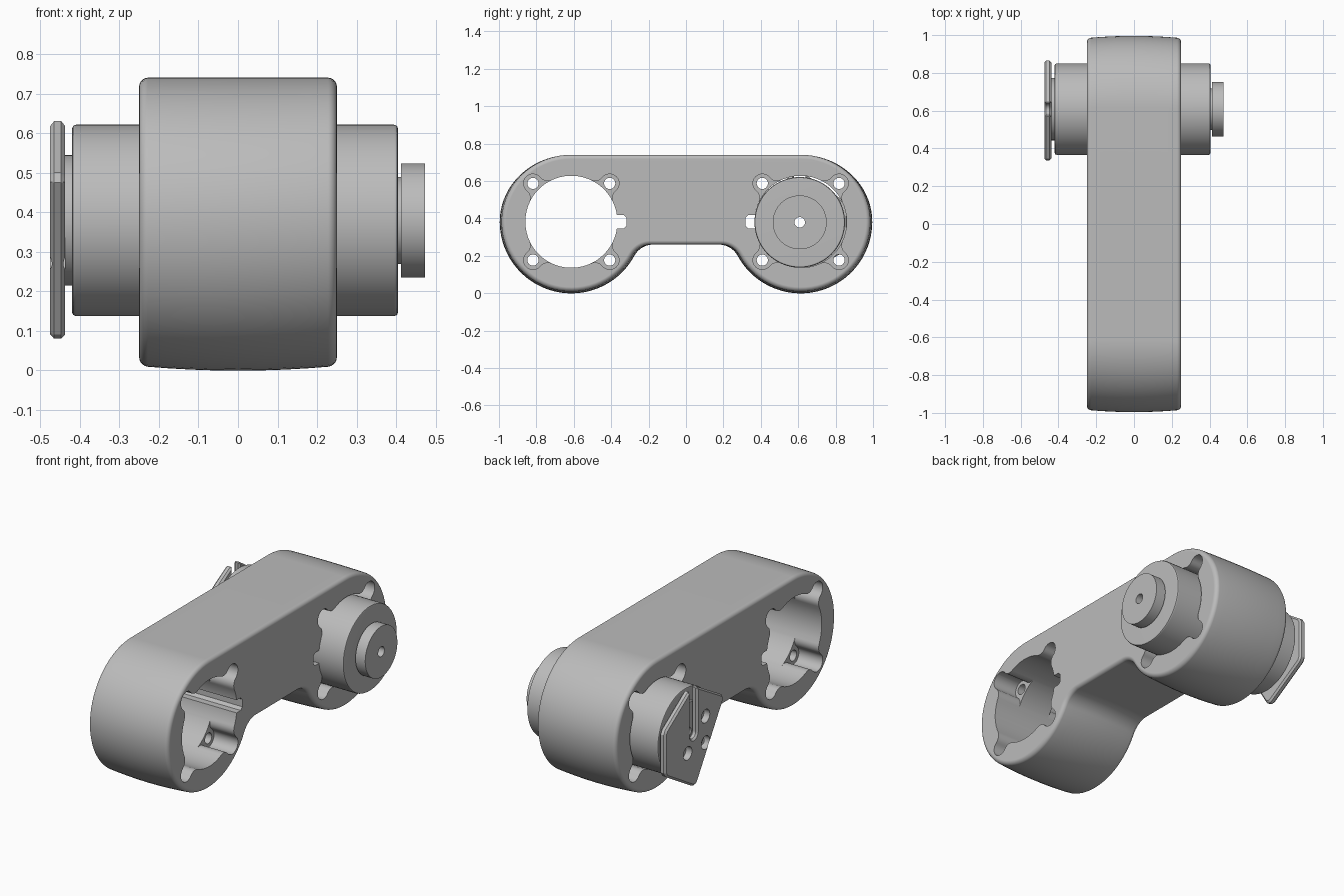
import bpy, bmesh, math
from math import sin, cos, pi, sqrt, atan2

if "Cube" in bpy.data.objects:
    bpy.data.objects.remove(bpy.data.objects["Cube"])

C, ZC, R_OUT, TOP, FLAT = 0.613, 0.382, 0.383, 0.74, 0.26   # lobe centre, radius, top, underside
AXIS = (0.608, 0.379)                                       # motor axis (y, z)

grey = bpy.data.materials.new("light grey")
grey.diffuse_color = (0.5, 0.5, 0.5, 1)
grey.use_nodes = True
grey.node_tree.nodes["Principled BSDF"].inputs["Base Color"].default_value = grey.diffuse_color


def span(a, b, n):
    return [a + (b - a) * i / (n - 1) for i in range(n)]


def finish(name, bm):
    bmesh.ops.recalc_face_normals(bm, faces=bm.faces)
    me = bpy.data.meshes.new(name)
    bm.to_mesh(me)
    bm.free()
    me.materials.append(grey)
    ob = bpy.data.objects.new(name, me)
    bpy.context.collection.objects.link(ob)
    return ob


def loft(bm, rings, closed=False):
    """Skin equal-length rings; cap the ends, or close into a loop."""
    vs = [[bm.verts.new(p) for p in r] for r in rings]
    n = len(vs[0])
    pairs = list(zip(vs, vs[1:])) + ([(vs[-1], vs[0])] if closed else [])
    for a, b in pairs:
        for i in range(n):
            j = (i + 1) % n
            bm.faces.new((a[i], a[j], b[j], b[i]))
    if not closed:
        bm.faces.new(vs[0])
        bm.faces.new(vs[-1])


def circle(x, y, z, r, n):
    return [(x, y + r * cos(2 * pi * i / n), z + r * sin(2 * pi * i / n)) for i in range(n)]


def apply_mod(ob, mod):
    bpy.context.view_layer.objects.active = ob
    bpy.ops.object.modifier_apply(modifier=mod.name)


def cut(ob, cutter):
    m = ob.modifiers.new("cut", 'BOOLEAN')
    m.operation, m.solver, m.object = 'DIFFERENCE', 'EXACT', cutter
    apply_mod(ob, m)
    bpy.data.objects.remove(cutter)


def smooth(ob, deg=30):
    bpy.ops.object.select_all(action='DESELECT')
    ob.select_set(True)
    bpy.context.view_layer.objects.active = ob
    bpy.ops.object.shade_smooth_by_angle(angle=math.radians(deg))
    w = ob.modifiers.new("normals", 'WEIGHTED_NORMAL')
    w.keep_sharp = True


# --- arm body: two barrel-crowned lobes joined by a flat-topped bridge
def arm_ring(x, inset):
    r = R_OUT - 0.012 * (x / 0.25) ** 2 - inset
    up = TOP - inset - ZC
    f = 0.114 + inset
    fz = FLAT - 0.114
    fy = C - sqrt((r + f) ** 2 - (ZC - fz) ** 2)
    half = []
    for a in span(pi / 2, atan2(fz - ZC, fy - C), 49):
        half.append((C + r * cos(a), ZC + (up if a > 0 else r) * sin(a)))
    for a in span(atan2(ZC - fz, C - fy), pi / 2, 11)[1:]:
        half.append((fy + f * cos(a), fz + f * sin(a)))
    return [(x, y, z) for y, z in half + [(-y, z) for y, z in reversed(half)]]


EDGE = 0.022
corner = [(0.25 - EDGE * (1 - sin(a)), EDGE * (1 - cos(a))) for a in span(0, pi / 2, 6)]
stations = [(-x, e) for x, e in reversed(corner)]
stations += [(x, 0) for x in span(-0.18, 0.18, 7)] + corner
bm = bmesh.new()
loft(bm, [arm_ring(x, e) for x, e in stations])
arm = finish("arm_body", bm)

# --- bore with keyway, and four screw lobes recessed from each side
R, D, A, F = 0.246, 0.29, 0.05, 0.05


def bore_profile(lobed):
    cx = ((R + F) ** 2 - (A + F) ** 2 + D * D) / (2 * D)
    cy = sqrt((R + F) ** 2 - cx * cx)
    fil = [(cx + F * cos(a), -cy + F * sin(a))
           for a in span(pi - atan2(cy, cx), atan2(cy, D - cx), 7)]
    t = atan2(cy, cx - D)
    tip = [(D + A * cos(a), A * sin(a)) for a in span(-t, t, 17)[1:-1]]
    lobe = fil + tip + [(u, -v) for u, v in reversed(fil)]
    if not lobed:
        lobe = [(R * u / math.hypot(u, v), R * v / math.hypot(u, v)) for u, v in lobe]
    k = 0.036
    pts = [(sqrt(R * R - k * k), -k), (0.28, -k), (0.295, -0.021),
           (0.295, 0.021), (0.28, k), (sqrt(R * R - k * k), k)]
    start, gap = math.asin(k / R), atan2(cy, cx)
    for i in range(4):
        m = pi / 4 + i * pi / 2
        pts += [(R * cos(a), R * sin(a)) for a in span(start, m - gap, 10)[1:-1]]
        pts += [(u * cos(m) - v * sin(m), u * sin(m) + v * cos(m)) for u, v in lobe]
        start = m + gap
    end = 2 * pi - math.asin(k / R)
    return pts + [(R * cos(a), R * sin(a)) for a in span(start, end, 10)[1:-1]]


WEB = 0.1
for s in (-1, 1):
    bm = bmesh.new()
    layers = [(-0.4, 1), (-WEB, 1), (-WEB, 0), (WEB, 0), (WEB, 1), (0.4, 1)]
    loft(bm, [[(x, s * (C - u), ZC + v) for u, v in bore_profile(l)] for x, l in layers])
    bmesh.ops.remove_doubles(bm, verts=bm.verts, dist=1e-5)
    cut(arm, finish("bore_cutter", bm))
    bm = bmesh.new()
    q = D * sqrt(0.5)
    for dy in (-q, q):
        for dz in (-q, q):
            loft(bm, [circle(x, s * C + dy, ZC + dz, 0.03, 24) for x in (-0.16, 0.16)])
    cut(arm, finish("screw_cutter", bm))
smooth(arm)


# --- motor parts: lathed around the motor axis with a central bore
def lathe(name, profile, bore=0.028, n=72):
    pts = [(profile[0][0], bore)] + profile + [(profile[-1][0], bore)]
    bm = bmesh.new()
    loft(bm, [circle(x, *AXIS, r, n) for x, r in pts], closed=True)
    smooth(finish(name, bm))


lathe("motor_housing", [(-0.42, 0.232), (-0.417, 0.239), (-0.41, 0.242),
                        (0.395, 0.242), (0.402, 0.239), (0.405, 0.232)])
lathe("rear_collar", [(-0.438, 0.165), (-0.419, 0.165)])
lathe("output_neck", [(0.404, 0.11), (0.413, 0.11)])
lathe("output_flange", [(0.412, 0.144), (0.473, 0.144)])

# --- rear mounting plate: chamfered polygon with an open slot and screw holes
y0, z0, w = AXIS[0], AXIS[1], 0.03
slot = [(y0 + w * cos(a), z0 + w * sin(a)) for a in span(pi, 2 * pi, 9)]
outline = ([(y0 - w, 0.635)] + slot + [(y0 + w, 0.635)] +
           [(0.85, 0.49), (0.865, 0.465), (0.865, 0.25), (0.85, 0.225),
            (0.615, 0.085), (0.595, 0.08), (0.575, 0.09), (0.337, 0.475), (0.345, 0.50)])
bm = bmesh.new()
loft(bm, [[(x, y, z) for y, z in outline] for x in (-0.475, -0.437)])
plate = finish("mounting_plate", bm)
bev = plate.modifiers.new("chamfer", 'BEVEL')
bev.width, bev.segments, bev.limit_method, bev.angle_limit = 0.01, 1, 'ANGLE', math.radians(60)
apply_mod(plate, bev)
bm = bmesh.new()
for dy, dz in ((-0.105, 0.06), (-0.105, -0.09), (0.055, -0.09)):
    loft(bm, [circle(x, y0 + dy, z0 + dz, 0.038, 24) for x in (-0.5, -0.43)])
cut(plate, finish("plate_hole_cutter", bm))
smooth(plate)
